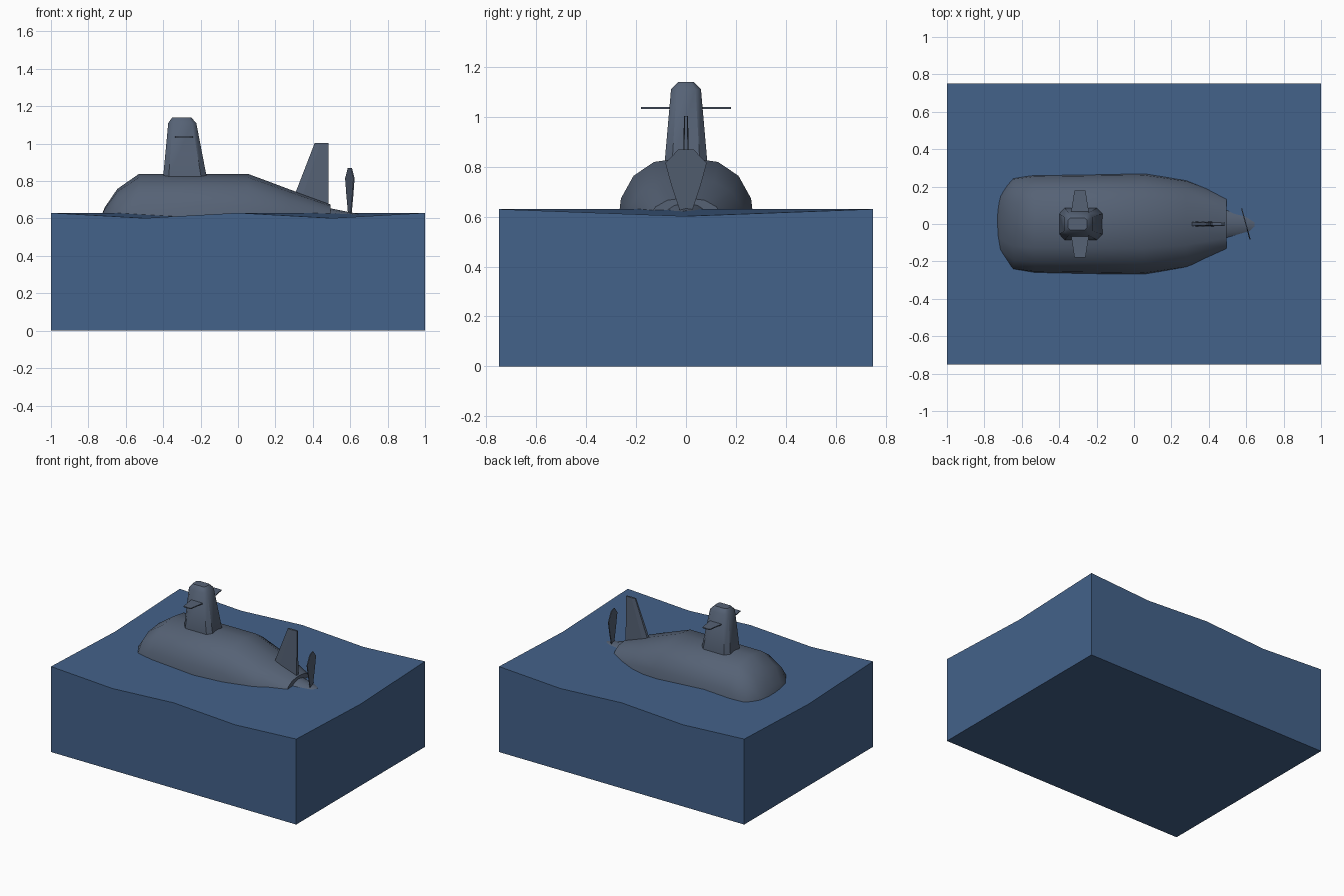
import bpy, bmesh, math

if "Cube" in bpy.data.objects:
    bpy.data.objects.remove(bpy.data.objects["Cube"])


def material(name, rgb):
    m = bpy.data.materials.new(name)
    m.diffuse_color = (*rgb, 1)
    m.use_nodes = True
    m.node_tree.nodes["Principled BSDF"].inputs["Base Color"].default_value = m.diffuse_color
    return m


HULL = material("slate_grey", (0.092, 0.122, 0.178))
WATER = material("sea_blue", (0.057, 0.122, 0.255))
AXIS_Z = 0.53  # height of the hull axis


def make(name, bm, mat, smooth=None):
    bmesh.ops.recalc_face_normals(bm, faces=bm.faces)
    me = bpy.data.meshes.new(name)
    bm.to_mesh(me)
    bm.free()
    me.materials.append(mat)
    ob = bpy.data.objects.new(name, me)
    bpy.context.collection.objects.link(ob)
    if smooth:
        bpy.ops.object.select_all(action='DESELECT')
        ob.select_set(True)
        bpy.context.view_layer.objects.active = ob
        bpy.ops.object.shade_smooth_by_angle(angle=math.radians(smooth))
    return ob


def loft(bm, rings):
    """Skin equal-length rings of points and cap both ends."""
    vs = [[bm.verts.new(p) for p in r] for r in rings]
    n = len(vs[0])
    for a, b in zip(vs, vs[1:]):
        for i in range(n):
            j = (i + 1) % n
            bm.faces.new((a[i], a[j], b[j], b[i]))
    bm.faces.new(vs[0])
    bm.faces.new(vs[-1])


def section(x, ry, rz, power, n=16):
    """Rounded (superelliptic) hull cross-section."""
    pts = []
    for i in range(n):
        a = 2 * math.pi * i / n
        c, s = math.cos(a), math.sin(a)
        pts.append((x, ry * math.copysign(abs(c) ** power, c),
                    AXIS_Z + rz * math.copysign(abs(s) ** power, s)))
    return pts


# Sea block: 4 x 2 surface grid with alternating crests and troughs
bm = bmesh.new()
NX, NY = 4, 2
top, low = {}, {}
for i in range(NX + 1):
    for j in range(NY + 1):
        x, y = -1 + 2 * i / NX, -0.75 + 1.5 * j / NY
        top[i, j] = bm.verts.new((x, y, 0.63 if (i + j) % 2 == 0 else 0.602))
        low[i, j] = bm.verts.new((x, y, 0))
for i in range(NX):
    for j in range(NY):
        for g in (top, low):
            bm.faces.new((g[i, j], g[i + 1, j], g[i + 1, j + 1], g[i, j + 1]))
border = ([(i, 0) for i in range(NX)] + [(NX, j) for j in range(NY)]
          + [(i, NY) for i in range(NX, 0, -1)] + [(0, j) for j in range(NY, 0, -1)])
for a, b in zip(border, border[1:] + border[:1]):
    bm.faces.new((low[a], low[b], top[b], top[a]))
make("sea_block", bm, WATER, 30)

# Hull
bm = bmesh.new()
loft(bm, [section(x, ry, rz, 0.8) for x, ry, rz in (
    (-0.745, 0.09, 0.05), (-0.712, 0.18, 0.13), (-0.645, 0.255, 0.228),
    (-0.53, 0.27, 0.308), (0.055, 0.278, 0.308), (0.28, 0.243, 0.224),
    (0.495, 0.16, 0.145))])
make("hull", bm, HULL, 40)

# Propeller hub
bm = bmesh.new()
loft(bm, [section(x, r, r, 1) for x, r in ((0.48, 0.127), (0.645, 0.094))])
make("propeller_hub", bm, HULL, 40)

# Four pitched propeller blades around the hull axis
half = [(0.02, 0.08), (0.06, 0.2), (0.083, 0.285), (0.03, 0.34)]
outline = half + [(-t, r) for t, r in reversed(half)]
for k in range(4):
    a = k * math.pi / 2
    bm = bmesh.new()
    loft(bm, [[(0.598 - 0.27 * t + d, t * math.cos(a) - r * math.sin(a),
                AXIS_Z + t * math.sin(a) + r * math.cos(a))
               for t, r in outline] for d in (-0.003, 0.003)])
    make(f"propeller_blade_{k + 1}", bm, HULL)


# Sail with chamfered corners
def chamfered(x0, x1, hy, c, z):
    return [(x0 + c, -hy, z), (x1 - c, -hy, z), (x1, -hy + c, z), (x1, hy - c, z),
            (x1 - c, hy, z), (x0 + c, hy, z), (x0, hy - c, z), (x0, -hy + c, z)]


bm = bmesh.new()
loft(bm, [chamfered(-0.402, -0.165, 0.087, 0.03, 0.78),
          chamfered(-0.4, -0.168, 0.085, 0.03, 0.825),
          chamfered(-0.373, -0.223, 0.06, 0.022, 1.11),
          chamfered(-0.352, -0.25, 0.032, 0.012, 1.14)])
make("sail", bm, HULL, 40)

# Sail planes, one each side
for side, name in ((-1, "front"), (1, "back")):
    bm = bmesh.new()
    loft(bm, [[(x0, side * y, 1.032), (x1, side * y, 1.032),
               (x1, side * y, 1.039), (x0, side * y, 1.039)]
              for x0, x1, y in ((-0.34, -0.237, 0.04), (-0.318, -0.26, 0.18))])
    make(f"sail_plane_{name}", bm, HULL)

# Stern fin, tapering upward
bm = bmesh.new()
loft(bm, [[(x0, -t * 0.7, z0), (x0, t * 0.7, z0), (x0 + 0.03, t, z1),
           (x1, t * 0.7, z1), (x1, -t * 0.7, z1), (x0 + 0.03, -t, z1)]
          for x0, x1, t, z0, z1 in ((0.285, 0.485, 0.016, 0.68, 0.63),
                                    (0.41, 0.485, 0.008, 1.003, 1.003))])
make("stern_fin", bm, HULL)
